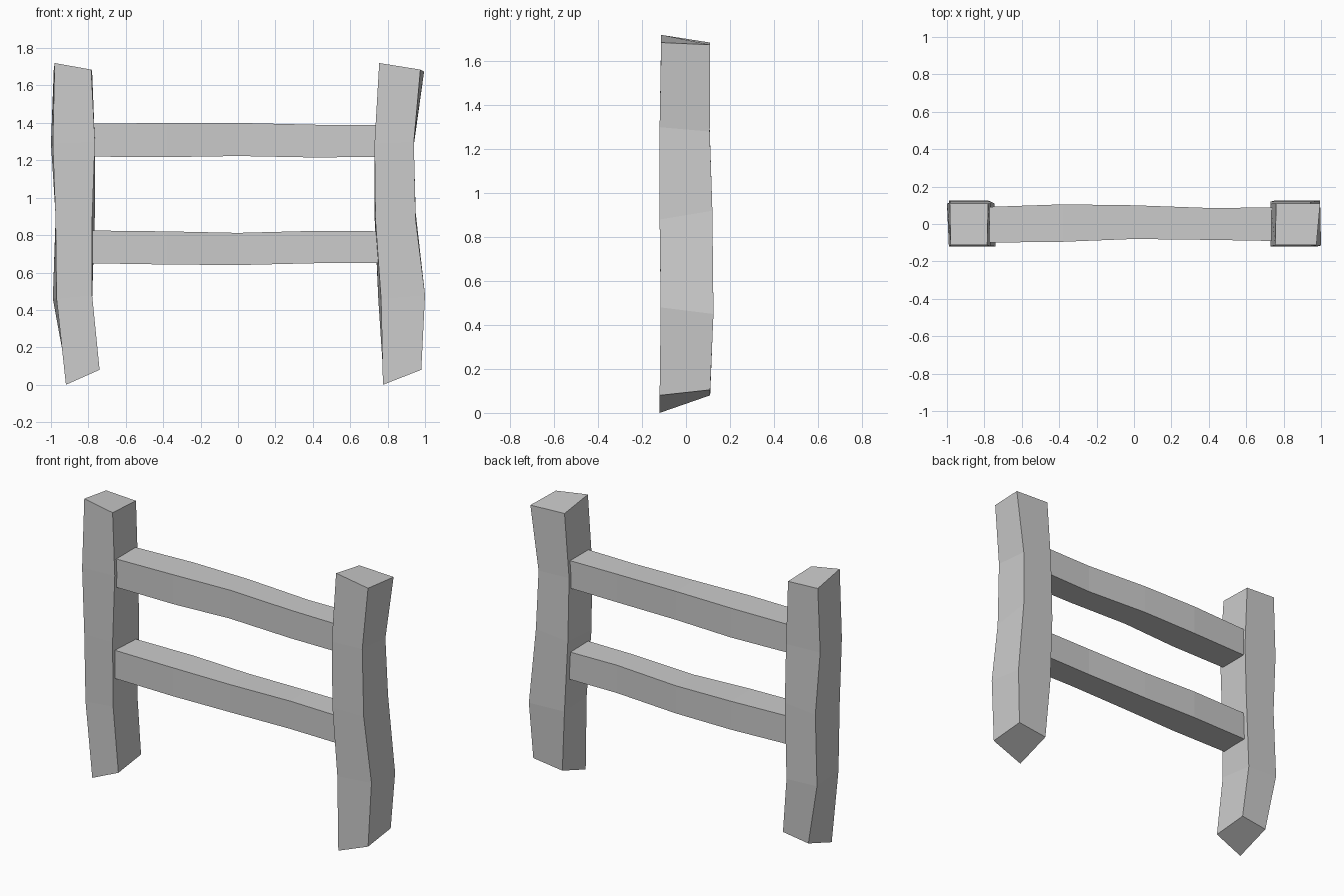
import bpy


def loft(name, rings):
    """Four-sided beam skinned through corner rings, capped at both ends."""
    n = len(rings)
    verts = [v for ring in rings for v in ring]
    faces = [(3, 2, 1, 0), tuple(range(4 * n - 4, 4 * n))]
    for i in range(n - 1):
        for j in range(4):
            k = (j + 1) % 4
            faces.append((4 * i + j, 4 * i + k, 4 * i + 4 + k, 4 * i + 4 + j))
    mesh = bpy.data.meshes.new(name)
    mesh.from_pydata(verts, [], faces)
    mesh.update()
    obj = bpy.data.objects.new(name, mesh)
    bpy.context.collection.objects.link(obj)
    return obj


# Post depth profile: front y, back y, then corner heights
# (front left, front right, back right, back left)
post_levels = [
    (-0.12, 0.11, (0.00, 0.08, 0.105, 0.08)),
    (-0.115, 0.125, (0.46, 0.48, 0.45, 0.46)),
    (-0.12, 0.12, (0.88, 0.88, 0.92, 0.90)),
    (-0.12, 0.108, (1.29, 1.30, 1.28, 1.29)),
    (-0.113, 0.11, (1.72, 1.685, 1.675, 1.685)),
]


def post(name, corner_xs):
    rings = []
    for (yf, yb, z), x in zip(post_levels, corner_xs):
        rings.append([(x[0], yf, z[0]), (x[1], yf, z[1]),
                      (x[2], yb, z[2]), (x[3], yb, z[3])])
    loft(name, rings)


# Crooked posts, corner x at each level in the same corner order
post("left_post", [
    (-0.92, -0.74, -0.745, -0.92),
    (-0.97, -0.78, -0.78, -0.99),
    (-0.975, -0.78, -0.765, -0.975),
    (-0.99, -0.765, -0.765, -1.00),
    (-0.98, -0.785, -0.78, -0.985),
])
post("right_post", [
    (0.775, 0.98, 0.975, 0.775),
    (0.765, 1.00, 0.995, 0.75),
    (0.735, 0.95, 0.95, 0.73),
    (0.73, 0.94, 0.94, 0.73),
    (0.755, 0.975, 0.995, 0.76),
])

# Rails: shared x and depth profile, own bottom and top heights
rail_plan = [(-0.82, -0.10, 0.09), (-0.38, -0.095, 0.105), (0.0, -0.08, 0.10),
             (0.42, -0.085, 0.085), (0.82, -0.092, 0.09)]


def rail(name, heights):
    rings = []
    for (x, yf, yb), (zb, zt) in zip(rail_plan, heights):
        rings.append([(x, yf, zb), (x, yb, zb), (x, yb, zt), (x, yf, zt)])
    loft(name, rings)


rail("upper_rail", [(1.22, 1.395), (1.217, 1.40), (1.223, 1.40), (1.215, 1.39), (1.22, 1.39)])
rail("lower_rail", [(0.65, 0.825), (0.643, 0.82), (0.64, 0.812), (0.65, 0.823), (0.65, 0.82)])
